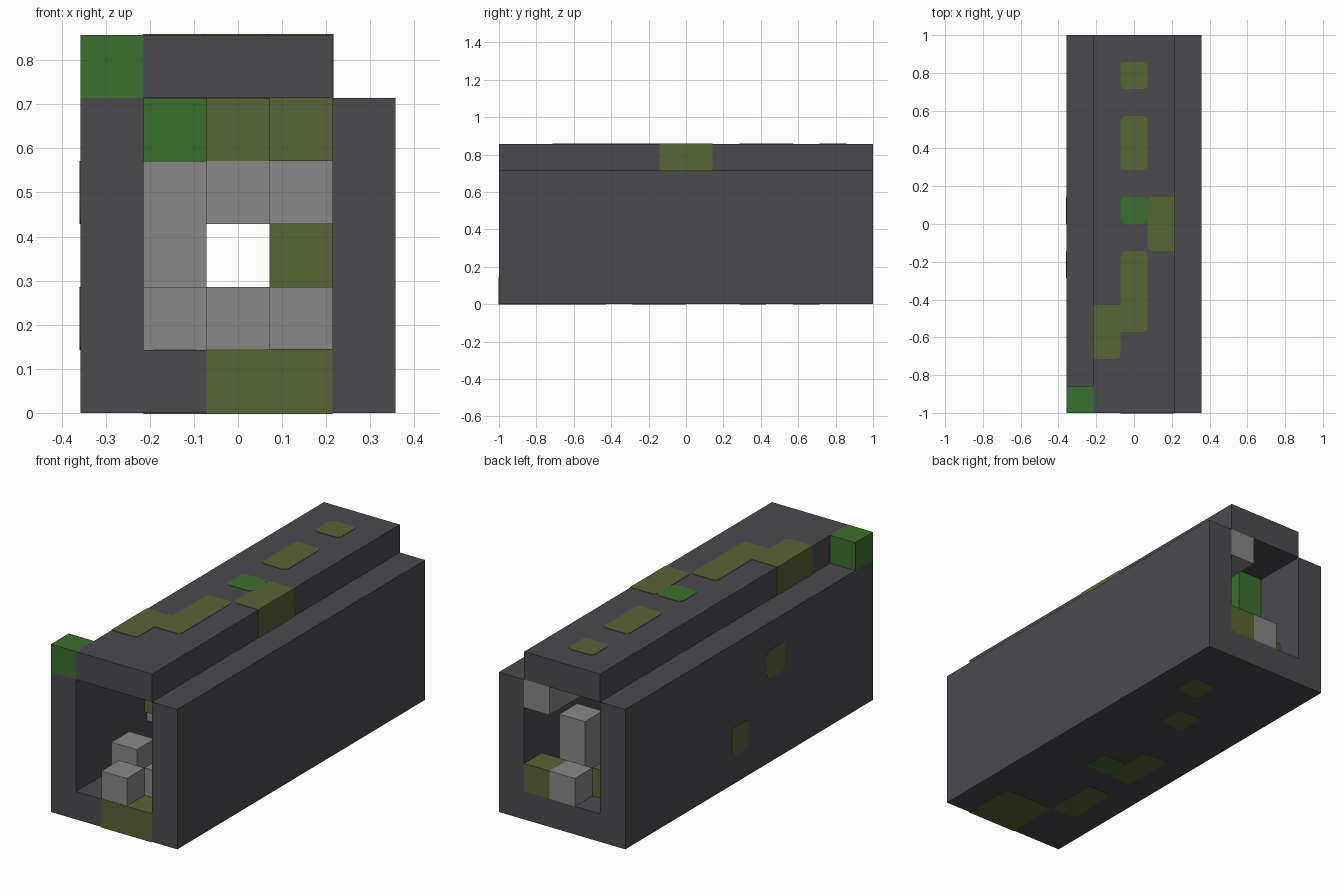
import bpy
import bmesh
from mathutils import Vector

if "Cube" in bpy.data.objects:
    bpy.data.objects.remove(bpy.data.objects["Cube"])

UNIT = 1 / 7       # edge of one block
EPS = 0.014        # inlay proudness, in blocks


def material(name, rgb):
    m = bpy.data.materials.new(name)
    m.use_nodes = True
    color = (*rgb, 1)
    m.diffuse_color = color
    m.node_tree.nodes["Principled BSDF"].inputs["Base Color"].default_value = color
    return m


DARK = material("dark stone", (0.070, 0.069, 0.078))
GRAY = material("light stone", (0.246, 0.246, 0.246))
OLIVE = material("olive moss", (0.095, 0.133, 0.034))
GREEN = material("green moss", (0.042, 0.162, 0.026))


def finish(name, bm, mat):
    """Convert block coordinates to world units and link the object."""
    for v in bm.verts:
        v.co = (v.co - Vector((2.5, 7, 0))) * UNIT
    bmesh.ops.recalc_face_normals(bm, faces=bm.faces)
    mesh = bpy.data.meshes.new(name)
    bm.to_mesh(mesh)
    bm.free()
    mesh.materials.append(mat)
    bpy.context.collection.objects.link(bpy.data.objects.new(name, mesh))


def extrude(bm, vec):
    out = bmesh.ops.extrude_face_region(bm, geom=bm.faces[:])
    moved = [g for g in out["geom"] if isinstance(g, bmesh.types.BMVert)]
    bmesh.ops.translate(bm, verts=moved, vec=vec)


def box(name, mat, corner, size=(1, 1, 1)):
    bm = bmesh.new()
    bmesh.ops.create_cube(bm, size=1)
    for v in bm.verts:
        v.co = Vector([c + s * (p + 0.5) for c, s, p in zip(corner, size, v.co)])
    finish(name, bm, mat)


def inlay(name, mat, rects, place, outline=lambda u, v: (0, 0)):
    """Rounded patch through a shell panel; rects are (u, v, width, height)."""
    bm = bmesh.new()
    for u0, v0, w, h in rects:
        for u in range(u0, u0 + w):
            for v in range(v0, v0 + h):
                bm.faces.new([bm.verts.new((u + a, v + b, 0))
                              for a, b in ((0, 0), (1, 0), (1, 1), (0, 1))])
    bmesh.ops.remove_doubles(bm, verts=bm.verts, dist=0.01)
    if len(bm.faces) > 1:
        bmesh.ops.dissolve_faces(bm, faces=bm.faces[:])
        bmesh.ops.dissolve_limit(bm, angle_limit=0.02, verts=bm.verts[:], edges=bm.edges[:])
    # Round free convex corners, push panel-edge corners slightly outward
    free = []
    for loop in list(bm.faces)[0].loops:
        push = outline(round(loop.vert.co.x), round(loop.vert.co.y))
        if any(push):
            loop.vert.co += Vector((*push, 0)) * EPS
        elif loop.is_convex:
            free.append(loop.vert)
    if free:
        bmesh.ops.bevel(bm, geom=free, offset=0.16, segments=3, profile=0.5,
                        affect='VERTICES')
    for v in bm.verts:
        v.co.z = -EPS
    extrude(bm, (0, 0, 1 + 2 * EPS))
    for v in bm.verts:
        v.co = Vector(place(*v.co))
    finish(name, bm, mat)


# Trough: floor and both walls from one U profile
bm = bmesh.new()
profile = [(0, 0), (5, 0), (5, 5), (4, 5), (4, 1), (1, 1), (1, 5), (0, 5)]
bm.faces.new([bm.verts.new((x, 0, z)) for x, z in profile])
extrude(bm, (0, 14, 0))
finish("floor_and_walls", bm, DARK)

# Roof
box("roof", DARK, (1, 0, 5), (3, 14, 1))
box("roof_corner_block", GREEN, (0, 0, 5))


def on_roof(u, v, w):
    return u, v, 5 + w


def on_floor(u, v, w):
    return u, v, w


def on_wall(u, v, w):
    return w, u, v


def roof_edge(u, v):
    return (-1 if u == 1 else 1 if u == 4 else 0), 0


def floor_edge(u, v):
    return 0, (-1 if v == 0 else 0)


# Roof patches
inlay("roof_patch_back", OLIVE, [(2, 12, 1, 1)], on_roof, roof_edge)
inlay("roof_patch_long", OLIVE, [(2, 9, 1, 2)], on_roof, roof_edge)
inlay("roof_patch_green", GREEN, [(2, 7, 1, 1)], on_roof, roof_edge)
inlay("roof_patch_side", OLIVE, [(3, 6, 1, 2)], on_roof, roof_edge)
inlay("roof_patch_bent", OLIVE, [(2, 3, 1, 3), (1, 2, 1, 2)], on_roof, roof_edge)

# Floor patches
inlay("floor_patch_front", OLIVE, [(2, 0, 2, 2)], on_floor, floor_edge)
inlay("floor_patch_long", OLIVE, [(1, 2, 1, 2)], on_floor)
inlay("floor_patch_middle", OLIVE, [(1, 5, 1, 2)], on_floor)
inlay("floor_patch_green", GREEN, [(2, 5, 1, 1)], on_floor)
inlay("floor_patch_center", OLIVE, [(2, 9, 1, 1)], on_floor)
inlay("floor_patch_back", OLIVE, [(3, 11, 1, 1)], on_floor)

# Right wall patches
inlay("wall_patch_high", OLIVE, [(5, 3, 1, 1)], on_wall)
inlay("wall_patch_low", OLIVE, [(7, 1, 1, 1)], on_wall)

# Loose blocks on the tunnel floor
box("front_floor_block", GRAY, (2, 0, 1))
box("left_floor_block", GRAY, (3, 1, 1))
box("right_floor_block", GRAY, (1, 2, 1))
box("back_floor_block", GRAY, (2, 13, 1))
box("back_left_moss_block", OLIVE, (3, 13, 1))
box("back_right_moss_block", OLIVE, (1, 12, 1))
box("back_pillar", GRAY, (3, 11, 1), (1, 1, 2))

# Blocks on the walls and ceiling
box("right_wall_blocks", GRAY, (1, 4, 2), (1, 1, 2))
box("left_wall_block", GRAY, (3, 4, 3))
box("left_wall_moss_block", OLIVE, (3, 5, 2))
box("front_ceiling_moss_block", OLIVE, (3, 1, 4))
box("ceiling_moss_block", OLIVE, (2, 8, 4))
box("hanging_block", GRAY, (2, 8, 3))
box("back_ceiling_blocks", GRAY, (3, 12, 4), (1, 2, 1))
box("back_green_blocks", GREEN, (1, 11, 3), (1, 1, 2))
